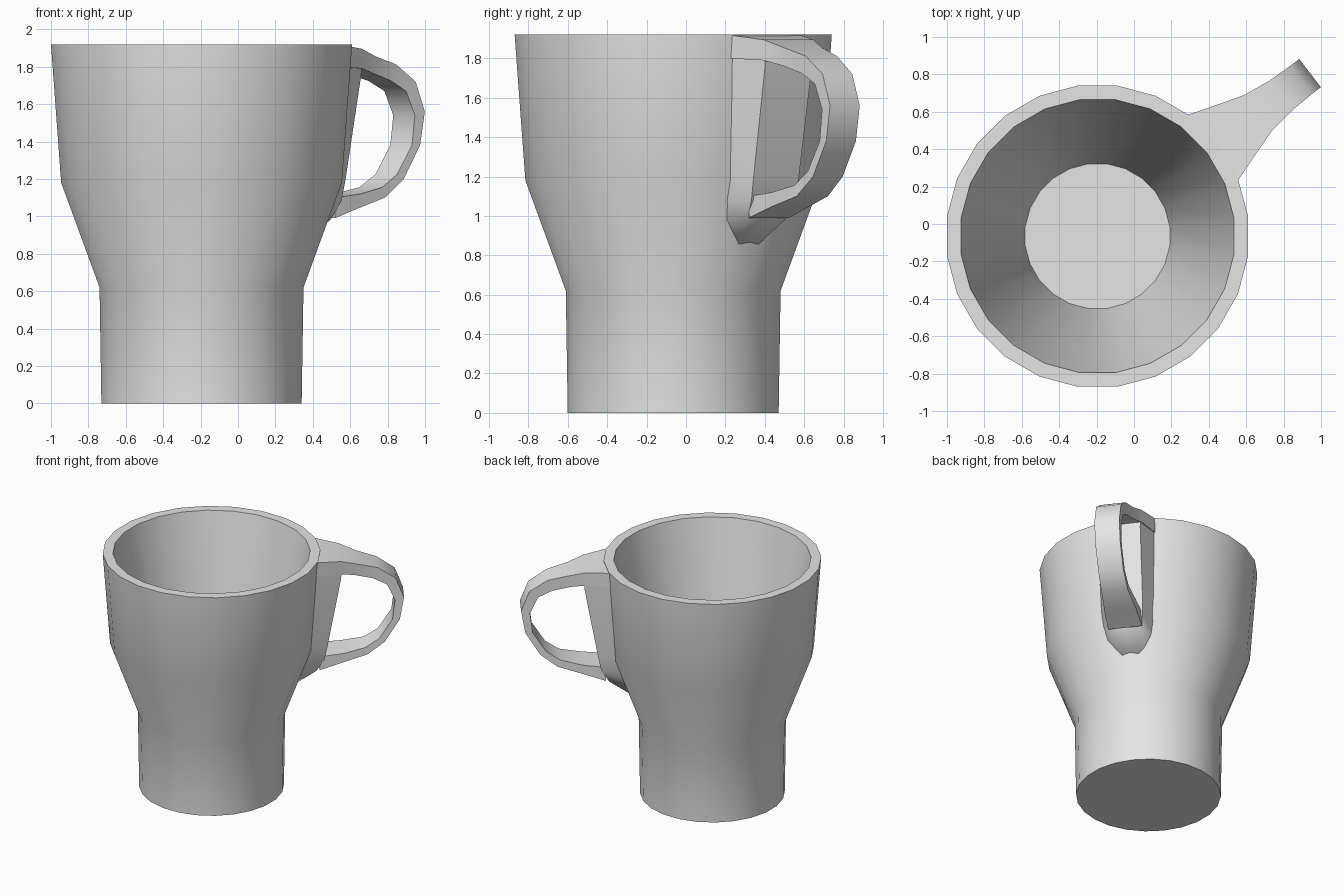
import bpy, bmesh, math
from mathutils import Vector

if "Cube" in bpy.data.objects:
    bpy.data.objects.remove(bpy.data.objects["Cube"])

CENTRE = Vector((-0.195, -0.065, 0))
SIDES = 24
ANGLE = math.radians(37.5)
RADIAL = Vector((math.cos(ANGLE), math.sin(ANGLE), 0))
SIDE = Vector((-math.sin(ANGLE), math.cos(ANGLE), 0))

grey = bpy.data.materials.new("light grey ceramic")
grey.diffuse_color = (0.78, 0.78, 0.78, 1)
grey.use_nodes = True
grey.node_tree.nodes["Principled BSDF"].inputs["Base Color"].default_value = grey.diffuse_color


def at(r, w, z):
    # point by distance along the handle direction, sideways offset, height
    return CENTRE + RADIAL * r + SIDE * w + Vector((0, 0, z))


def loft(rings, name, angle):
    # join equal vertex rings with quads, cap both ends, make the object
    bm = bmesh.new()
    rows = [[bm.verts.new(p) for p in ring] for ring in rings]
    n = len(rows[0])
    for a, b in zip(rows, rows[1:]):
        for i in range(n):
            j = (i + 1) % n
            bm.faces.new((a[i], a[j], b[j], b[i]))
    bm.faces.new(rows[0])
    bm.faces.new(rows[-1])
    bmesh.ops.recalc_face_normals(bm, faces=bm.faces)
    mesh = bpy.data.meshes.new(name)
    bm.to_mesh(mesh)
    bm.free()
    obj = bpy.data.objects.new(name, mesh)
    bpy.context.collection.objects.link(obj)
    mesh.materials.append(grey)
    bpy.ops.object.select_all(action='DESELECT')
    obj.select_set(True)
    bpy.context.view_layer.objects.active = obj
    bpy.ops.object.shade_smooth_by_angle(angle=math.radians(angle))


# Cup: outer wall, rim, straight conical inside and floor (radius, z)
profile = [(0.54, 0), (0.55, 0.62), (0.757, 1.18), (0.812, 1.92),
           (0.736, 1.92), (0.39, 0.1)]
steps = [math.tau * (i + 0.5) / SIDES for i in range(SIDES)]
loft([[CENTRE + Vector((r * math.cos(t), r * math.sin(t), z)) for t in steps]
      for r, z in profile], "cup_body", 40)

# Handle: rows of (outer radius, outer z, inner radius, inner z, half width)
handle = [(0.765, 1.918, 0.76, 1.80, 0.225),
          (0.96, 1.895, 0.96, 1.79, 0.16),
          (1.08, 1.855, 1.06, 1.765, 0.122),
          (1.235, 1.812, 1.20, 1.725, 0.10),
          (1.37, 1.72, 1.305, 1.67, 0.095),
          (1.432, 1.56, 1.365, 1.54, 0.095),
          (1.40, 1.38, 1.345, 1.38, 0.095),
          (1.29, 1.20, 1.245, 1.225, 0.095),
          (1.16, 1.10, 1.14, 1.155, 0.10),
          (0.97, 1.045, 0.98, 1.12, 0.12),
          (0.80, 0.99, 0.80, 1.10, 0.13)]
loft([[at(ro, -w, zo), at(ro, w, zo), at(ri, w, zi), at(ri, -w, zi)]
      for ro, zo, ri, zi, w in handle], "handle", 50)

# Flare of the wall towards the handle: (z, base r, base w, front r, front w)
flare = [(1.85, 0.755, 0.222, 0.965, 0.155),
         (1.75, 0.75, 0.22, 0.96, 0.15),
         (1.20, 0.70, 0.21, 0.86, 0.145),
         (1.08, 0.66, 0.20, 0.835, 0.14),
         (0.98, 0.62, 0.18, 0.775, 0.12),
         (0.85, 0.57, 0.10, 0.622, 0.06)]
loft([[at(rb, -wb, z), at(rf, -wf, z), at(rf, wf, z), at(rb, wb, z)]
      for z, rb, wb, rf, wf in flare], "handle_flare", 50)
